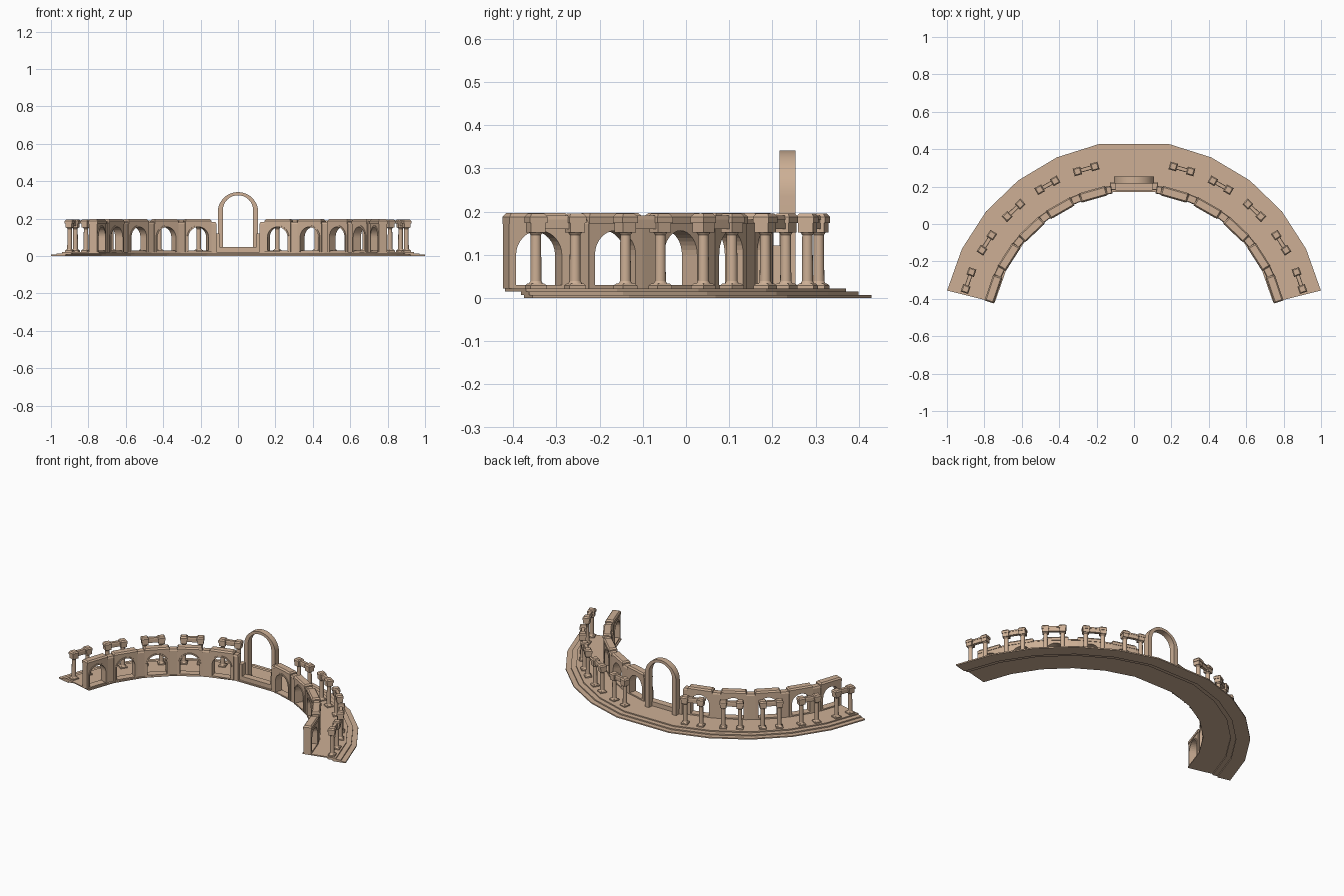
import bpy, bmesh, math
from mathutils import Matrix, Vector

if "Cube" in bpy.data.objects:
    bpy.data.objects.remove(bpy.data.objects["Cube"])

CY = -0.605            # y of the arc centre
FLOOR = 0.022
stone = bpy.data.materials.new("warm sandstone")
stone.diffuse_color = (0.61, 0.43, 0.30, 1)
stone.use_nodes = True
stone.node_tree.nodes["Principled BSDF"].inputs["Base Color"].default_value = stone.diffuse_color


def frame(angle, r):
    """Local frame: x along the arc, y outward, z up."""
    a = math.radians(angle)
    return (Matrix.Translation((r * math.cos(a), CY + r * math.sin(a), 0))
            @ Matrix.Rotation(a - math.pi / 2, 4, 'Z'))


def finish(bm, name, matrix=None, smooth=False):
    bmesh.ops.recalc_face_normals(bm, faces=bm.faces)
    me = bpy.data.meshes.new(name)
    bm.to_mesh(me)
    bm.free()
    me.materials.append(stone)
    ob = bpy.data.objects.new(name, me)
    bpy.context.collection.objects.link(ob)
    if matrix:
        ob.matrix_world = matrix
    if smooth:
        bpy.ops.object.select_all(action='DESELECT')
        ob.select_set(True)
        bpy.context.view_layer.objects.active = ob
        bpy.ops.object.shade_smooth_by_angle(angle=math.radians(35))
    return ob


def box(bm, x0, x1, y0, y1, z0, z1, taper=0.0):
    """Box whose top is inset by taper."""
    t = taper
    lo = [bm.verts.new((x, y, z0)) for x, y in ((x0, y0), (x1, y0), (x1, y1), (x0, y1))]
    hi = [bm.verts.new((x, y, z1)) for x, y in
          ((x0 + t, y0 + t), (x1 - t, y0 + t), (x1 - t, y1 - t), (x0 + t, y1 - t))]
    bm.faces.new(lo[::-1])
    bm.faces.new(hi)
    for i in range(4):
        j = (i + 1) % 4
        bm.faces.new((lo[i], lo[j], hi[j], hi[i]))


def strip(bm, outer, inner, y0, y1):
    """Solid band between two matching xz paths, from y0 to y1."""
    rows = [[bm.verts.new((p[0], y, p[1])) for y, p in
             ((y0, o), (y1, o), (y1, i), (y0, i))] for o, i in zip(outer, inner)]
    for a, b in zip(rows, rows[1:]):
        for k in range(4):
            m = (k + 1) % 4
            bm.faces.new((a[k], a[m], b[m], b[k]))
    bm.faces.new(rows[0])
    bm.faces.new(rows[-1])


def arch_path(w, z0, spring, rise, n=16):
    pts = [(w, z0)]
    for i in range(n + 1):
        t = math.pi * i / n
        pts.append((w * math.cos(t), spring + rise * math.sin(t)))
    return pts + [(-w, z0)]


# Stepped curved platform, three overlapping tiers
half = [14 + 13.2 * i for i in range(6)]
angles = half + [180 - a for a in half[::-1]]
grow = [0.004 * i for i in range(6)]
grow = grow + grow[::-1]
for name, r0, r1, z0, z1 in (("lower_step", 0.95, 1.03, 0, 0.0075),
                             ("middle_step", 0.92, 1.0, 0.0075, 0.015),
                             ("terrace_floor", 0.767, 0.97, 0.015, FLOOR)):
    bm = bmesh.new()
    rows = []
    for a, g in zip(angles, grow):
        c, s = math.cos(math.radians(a)), math.sin(math.radians(a))
        rows.append([bm.verts.new(((r + g) * c, CY + (r + g) * s, z))
                     for r, z in ((r0, z0), (r1, z0), (r1, z1), (r0, z1))])
    for a, b in zip(rows, rows[1:]):
        for k in range(4):
            m = (k + 1) % 4
            bm.faces.new((a[k], a[m], b[m], b[k]))
    bm.faces.new(rows[0])
    bm.faces.new(rows[-1])
    finish(bm, name)


def wall_bay(m):
    """Wall panel with an arched opening and a chamfered coping."""
    bm = bmesh.new()
    inner = arch_path(0.056, FLOOR, 0.100, 0.056)
    W, top = 0.073, 0.175
    outer = []
    for x, z in inner:                       # project arch points to the panel edge
        if z <= 0.1001:
            outer.append((math.copysign(W, x), z))
        else:
            k = min(W / max(abs(x), 1e-6), (top - 0.1) / (z - 0.1))
            outer.append((x * k, 0.1 + (z - 0.1) * k))
    strip(bm, outer, inner, -0.025, 0.020)
    for s in (-1, 1):                        # fill the panel corners
        e = sorted((s * W, s * 0.064))
        box(bm, e[0], e[1], -0.025, 0.020, 0.150, top)
    box(bm, -0.056, 0.056, -0.025, 0.020, FLOOR, 0.030)
    box(bm, -0.073, 0.073, -0.028, 0.023, 0.172, 0.188)
    box(bm, -0.073, 0.073, -0.028, 0.023, 0.188, 0.197, 0.007)
    # raised moulding round the arch
    strip(bm, arch_path(0.064, FLOOR, 0.1, 0.064), inner, -0.029, -0.024)
    finish(bm, "arched_wall_bay", m)


def column_pair(m):
    """Two round columns joined by a beam."""
    for s in (-1, 1):
        cx = s * 0.048
        bm = bmesh.new()
        box(bm, cx - .020, cx + .020, -.020, .020, FLOOR, .029)
        box(bm, cx - .020, cx + .020, -.020, .020, .029, .034, .005)
        box(bm, cx - .018, cx + .018, -.018, .018, .152, .174)
        box(bm, cx - .021, cx + .021, -.021, .021, .174, .188)
        box(bm, cx - .021, cx + .021, -.021, .021, .188, .196, .006)
        finish(bm, "column_base_and_capital", m)
        bm = bmesh.new()
        for r0, r1, z0, z1 in ((.0165, .013, .033, .039), (.013, .012, .039, .146),
                               (.012, .017, .146, .153)):
            bmesh.ops.create_cone(bm, cap_ends=True, segments=16, radius1=r0, radius2=r1,
                                  depth=z1 - z0,
                                  matrix=Matrix.Translation((cx, 0, (z0 + z1) / 2)))
        finish(bm, "column_shaft", m, True)
    bm = bmesh.new()
    box(bm, -.03, .03, -.009, .009, .160, .182)
    box(bm, -.03, .03, -.011, .011, .182, .191, .002)
    finish(bm, "column_beam", m)


def pier(m, w):
    bm = bmesh.new()
    box(bm, -w, w, -0.020, 0.016, FLOOR, 0.172)
    box(bm, -w, w, -0.024, 0.018, 0.172, 0.182, 0.004)
    finish(bm, "wall_pier", m)


# Bays, columns and piers, repeated on both wings
for side in (0, 1):
    flip = (lambda a: 180 - a) if side else (lambda a: a)
    for i in range(5):
        a = 18.9 + 13.8 * i
        wall_bay(frame(flip(a), 0.797))
        column_pair(frame(flip(a), 0.935))
        if i < 4:
            pier(frame(flip(a + 6.9), 0.802), 0.026)
    pier(frame(flip(80.3), 0.80), 0.016)
    # low cheek wall beside the gateway
    s = -1 if side else 1
    e = sorted((s * 0.098, s * 0.128))
    bm = bmesh.new()
    box(bm, e[0], e[1], 0.182, 0.222, FLOOR, 0.122, 0.002)
    finish(bm, "gateway_cheek")

# Central gateway arch with its sill
bm = bmesh.new()
strip(bm, arch_path(0.108, FLOOR, 0.235, 0.107, 24),
      arch_path(0.081, FLOOR, 0.245, 0.080, 24), 0.216, 0.253)
finish(bm, "gateway_arch", smooth=True)
bm = bmesh.new()
box(bm, -0.1, 0.1, 0.18, 0.222, 0.015, 0.049)
finish(bm, "gateway_sill")
